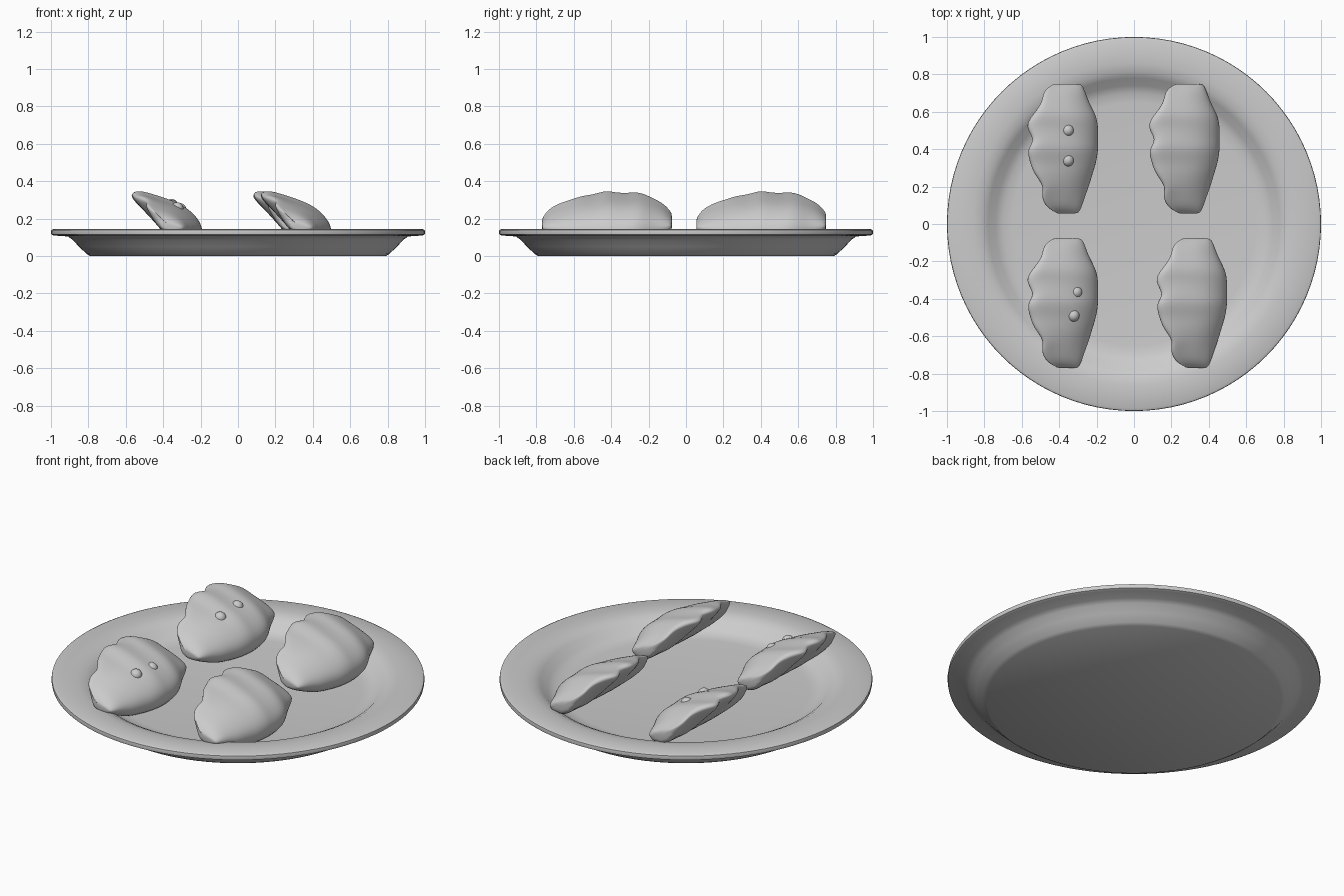
import bpy
import bmesh
import math
from mathutils import Vector

default_cube = bpy.data.objects.get("Cube")
if default_cube:
    bpy.data.objects.remove(default_cube, do_unlink=True)


def make_material(name, colour):
    material = bpy.data.materials.new(name)
    material.use_nodes = True
    material.diffuse_color = colour
    shader = material.node_tree.nodes["Principled BSDF"]
    shader.inputs["Base Color"].default_value = colour
    return material


grey = make_material("plain_grey", (0.6, 0.6, 0.6, 1))


def finish(bm, name, angle=40, location=(0, 0, 0), subdivisions=0):
    """Turn a bmesh into a smooth shaded object."""
    bmesh.ops.recalc_face_normals(bm, faces=bm.faces)
    mesh = bpy.data.meshes.new(name)
    bm.to_mesh(mesh)
    bm.free()
    mesh.materials.append(grey)
    obj = bpy.data.objects.new(name, mesh)
    bpy.context.collection.objects.link(obj)
    obj.location = location
    if subdivisions:
        modifier = obj.modifiers.new("rounding", "SUBSURF")
        modifier.levels = subdivisions
        modifier.render_levels = subdivisions
    bpy.ops.object.select_all(action="DESELECT")
    obj.select_set(True)
    bpy.context.view_layer.objects.active = obj
    bpy.ops.object.shade_smooth_by_angle(angle=math.radians(angle))
    return obj


# Plate: one lathe profile, from the middle of the base round to the well
def build_plate():
    profile = [
        (0, 0), (0.79, 0), (0.81, 0.012), (0.85, 0.05), (0.885, 0.088),
        (0.91, 0.105), (0.985, 0.11), (0.998, 0.116), (1, 0.128),
        (0.998, 0.139), (0.985, 0.145), (0.86, 0.143), (0.815, 0.136),
        (0.78, 0.118), (0.74, 0.082), (0.70, 0.065), (0.65, 0.06), (0, 0.058),
    ]
    bm = bmesh.new()
    points = [bm.verts.new((r, 0, z)) for r, z in profile]
    edges = [bm.edges.new(pair) for pair in zip(points, points[1:])]
    bmesh.ops.spin(bm, geom=points + edges, cent=(0, 0, 0), axis=(0, 0, 1),
                   angle=math.tau, steps=96)
    bmesh.ops.remove_doubles(bm, verts=bm.verts, dist=0.0001)
    finish(bm, "plate")


# Dumpling: a leaning wedge section lofted along y, with a wavy sealed edge
# Each station: y, sealed edge x, sealed edge z, belly x, underside z
STATIONS = [
    (0.055, -0.40, 0.20, -0.30, 0.13), (0.085, -0.47, 0.25, -0.28, 0.11),
    (0.15, -0.50, 0.285, -0.26, 0.08), (0.20, -0.48, 0.30, -0.24, 0.06),
    (0.27, -0.54, 0.325, -0.22, 0.05), (0.33, -0.56, 0.33, -0.20, 0.045),
    (0.40, -0.58, 0.355, -0.19, 0.04), (0.45, -0.53, 0.34, -0.19, 0.04),
    (0.52, -0.59, 0.34, -0.19, 0.045), (0.58, -0.55, 0.345, -0.20, 0.055),
    (0.65, -0.49, 0.31, -0.24, 0.08), (0.71, -0.49, 0.28, -0.26, 0.10),
    (0.75, -0.43, 0.23, -0.28, 0.13),
]
# Section as fractions across and up; waves fade from the edge to the belly
SECTION = [
    (0, 0.9), (0.01, 0.98), (0.1, 1.01), (0.37, 0.9), (0.7, 0.76), (0.94, 0.52),
    (1.02, 0.3), (0.95, 0.06), (0.7, 0), (0.42, 0.27), (0.2, 0.61),
]
BODY_WIDTH = 0.31


def build_dumpling(name, offset):
    bm = bmesh.new()
    rings = []
    for y, edge_x, edge_z, belly_x, base_z in STATIONS:
        height = edge_z - base_z
        start = belly_x - BODY_WIDTH
        rings.append([
            bm.verts.new((start + u * BODY_WIDTH + (edge_x - start) * (1 - u) ** 2,
                          y, base_z + v * height))
            for u, v in SECTION])
    count = len(SECTION)
    for near, far in zip(rings, rings[1:]):
        for i in range(count):
            j = (i + 1) % count
            bm.faces.new((near[i], near[j], far[j], far[i]))
    # Rounded ends
    crease = bm.edges.layers.float.new("crease_edge")
    for end in (rings[0], rings[-1]):
        cap = bm.faces.new(end)
        for edge in cap.edges:
            edge[crease] = 0.3
    finish(bm, name, angle=75, location=offset, subdivisions=2)


# Small round toppings resting on the right-hand dumplings
def build_topping(name, centre):
    bm = bmesh.new()
    bmesh.ops.create_uvsphere(bm, u_segments=24, v_segments=14, radius=0.033)
    finish(bm, name, location=Vector(centre))


build_plate()

DUMPLINGS = {
    "back_right_dumpling": (0, 0, 0),
    "back_left_dumpling": (0.65, 0, 0),
    "front_right_dumpling": (0, -0.825, 0),
    "front_left_dumpling": (0.69, -0.825, 0),
}
for dumpling_name, dumpling_offset in DUMPLINGS.items():
    build_dumpling(dumpling_name, dumpling_offset)

TOPPINGS = {
    "back_topping_outer": (-0.355, 0.5, 0.273),
    "back_topping_inner": (-0.355, 0.34, 0.268),
    "front_topping_inner": (-0.31, -0.365, 0.25),
    "front_topping_outer": (-0.325, -0.49, 0.255),
}
for topping_name, topping_centre in TOPPINGS.items():
    build_topping(topping_name, topping_centre)
